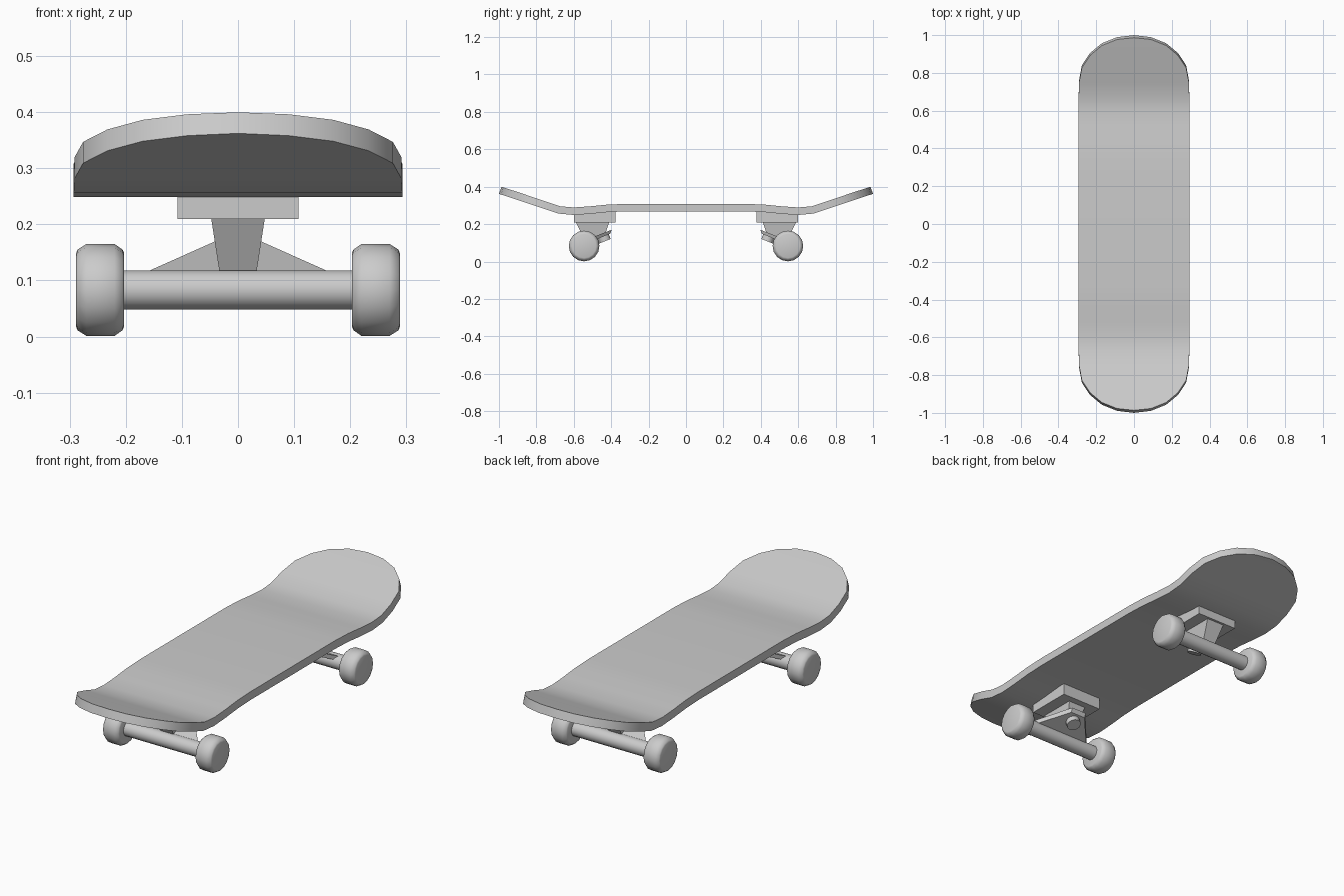
import bpy, bmesh, math
from mathutils import Matrix, Vector

if "Cube" in bpy.data.objects:
    bpy.data.objects.remove(bpy.data.objects["Cube"])


def finish(name, bm, smooth=None):
    bmesh.ops.remove_doubles(bm, verts=bm.verts, dist=1e-5)
    bmesh.ops.recalc_face_normals(bm, faces=bm.faces)
    me = bpy.data.meshes.new(name)
    bm.to_mesh(me)
    bm.free()
    ob = bpy.data.objects.new(name, me)
    bpy.context.collection.objects.link(ob)
    if smooth:
        bpy.ops.object.select_all(action='DESELECT')
        ob.select_set(True)
        bpy.context.view_layer.objects.active = ob
        bpy.ops.object.shade_smooth_by_angle(angle=math.radians(smooth))
    return ob


def hexa(name, corners):
    """Six-sided block from 4 bottom + 4 top corners."""
    bm = bmesh.new()
    v = [bm.verts.new(c) for c in corners]
    for f in ((0, 1, 2, 3), (4, 5, 6, 7), (0, 1, 5, 4), (1, 2, 6, 5), (2, 3, 7, 6), (3, 0, 4, 7)):
        bm.faces.new([v[i] for i in f])
    return finish(name, bm)


def lathe_x(name, profile, y, z, n=16):
    """Closed solid of (x, radius) points turned around the x axis."""
    bm = bmesh.new()
    rings = []
    for x, r in profile:
        rings.append([bm.verts.new((x, y + r * math.sin(2 * math.pi * i / n),
                                    z + r * math.cos(2 * math.pi * i / n))) for i in range(n)])
    for a, b in zip(rings, rings[1:]):
        for i in range(n):
            j = (i + 1) % n
            bm.faces.new((a[i], a[j], b[j], b[i]))
    bm.faces.new(rings[0])
    bm.faces.new(rings[-1])
    return finish(name, bm, 50)


# Deck: half profile of (y, underside z, half width), mirrored along y
half = [(0.32, 0.268, 0.293), (0.42, 0.264, 0.293), (0.51, 0.255, 0.293), (0.60, 0.249, 0.293),
        (0.68, 0.256, 0.293), (0.76, 0.282, 0.291), (0.84, 0.309, 0.276), (0.905, 0.331, 0.233),
        (0.957, 0.348, 0.17), (0.989, 0.358, 0.09), (1.0, 0.362, 0.0)]
stations = [(-y, z, w) for y, z, w in reversed(half)] + half
bm = bmesh.new()
rows = []
for i, (y, z, w) in enumerate(stations):
    a, b = stations[max(i - 1, 0)], stations[min(i + 1, len(stations) - 1)]
    d = Vector((b[0] - a[0], b[1] - a[1])).normalized() * 0.04
    ty, tz = y - d.y, z + d.x
    rows.append([bm.verts.new(c) for c in ((-w, y, z), (w, y, z), (w, ty, tz), (-w, ty, tz))])
for a, b in zip(rows, rows[1:]):
    for i in range(4):
        j = (i + 1) % 4
        bm.faces.new((a[i], a[j], b[j], b[i]))
finish("deck", bm, 35)

# Trucks, one at each end
AY, AZ = 0.545, 0.083
for end, s in (("front", -1), ("back", 1)):
    def block(name, lower, upper):
        # lower / upper: (half width outer, y, z), (half width inner, y, z)
        pts = []
        for (w0, y0, z0), (w1, y1, z1) in (lower, upper):
            pts += [(-w0, s * y0, z0), (w0, s * y0, z0), (w1, s * y1, z1), (-w1, s * y1, z1)]
        return hexa(name, pts)

    block(end + "_baseplate", ((0.108, 0.60, 0.209), (0.108, 0.378, 0.209)),
          ((0.108, 0.60, 0.27), (0.108, 0.378, 0.27)))
    block(end + "_pivot", ((0.033, 0.54, 0.115), (0.033, 0.43, 0.153)),
          ((0.048, 0.59, 0.212), (0.048, 0.41, 0.212)))
    block(end + "_hanger", ((0.17, 0.545, 0.09), (0.04, 0.405, 0.149)),
          ((0.17, 0.545, 0.112), (0.04, 0.397, 0.17)))

    # Kingpin nut, tilted square to the hanger plate
    bm = bmesh.new()
    bmesh.ops.create_cone(bm, cap_ends=True, segments=12, radius1=0.033, radius2=0.033, depth=0.04,
                          matrix=Matrix.Translation((0, s * 0.441, 0.127)) @
                          Matrix.Rotation(-s * math.radians(22), 4, 'X'))
    finish(end + "_kingpin_nut", bm, 40)

    # Axle and wheels
    lathe_x(end + "_axle", [(-0.21, 0.035), (0.21, 0.035)], s * AY, AZ)
    for side, m in (("left", -1), ("right", 1)):
        prof = [(0.203, 0.066), (0.206, 0.072), (0.22, 0.082), (0.270, 0.082),
                (0.286, 0.072), (0.289, 0.064)]
        lathe_x(f"{end}_{side}_wheel", [(m * x, r) for x, r in prof], s * AY, AZ)
